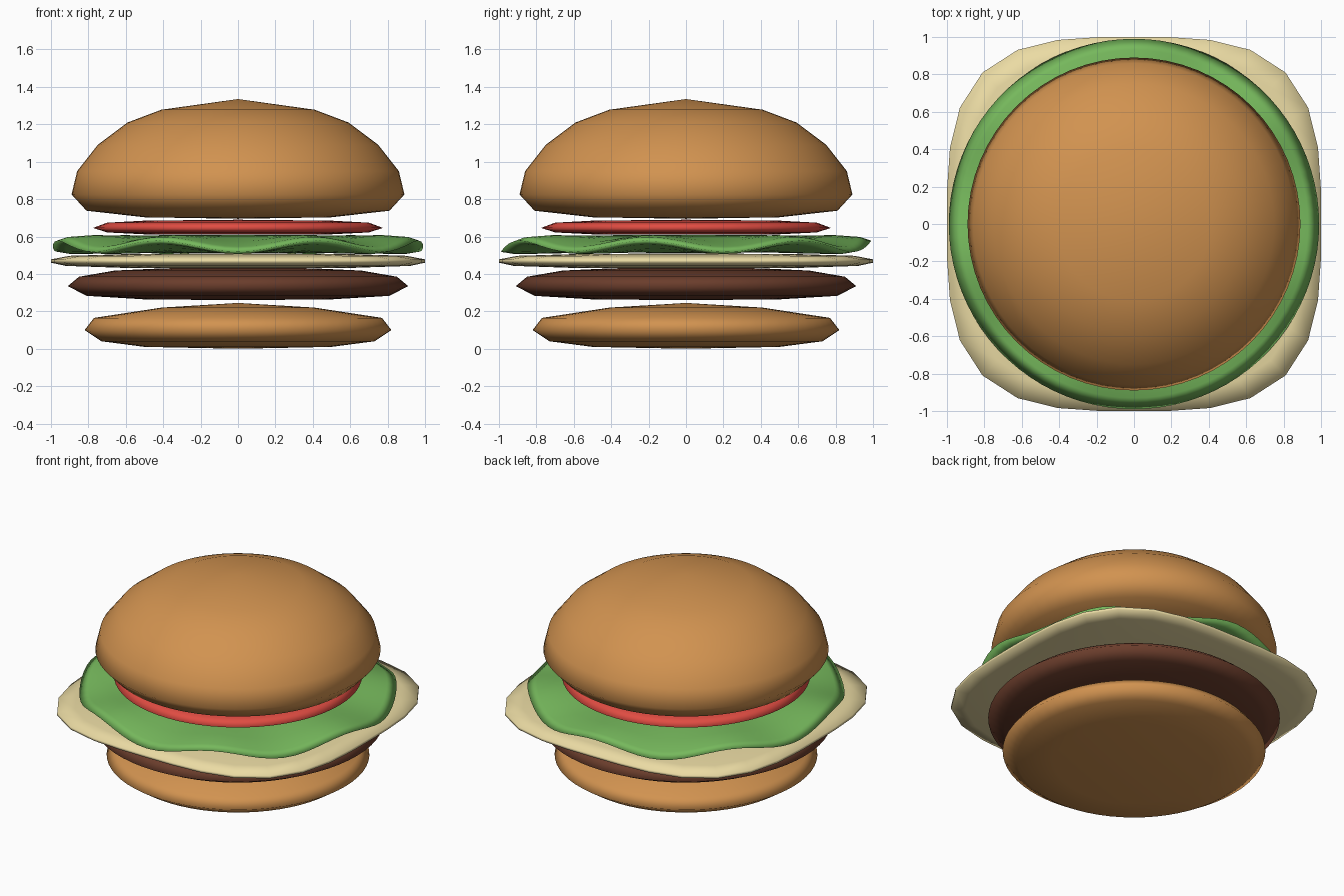
import bpy
import bmesh
from math import sin, cos, pi

if "Cube" in bpy.data.objects:
    bpy.data.objects.remove(bpy.data.objects["Cube"])


def material(name, rgb):
    mat = bpy.data.materials.new(name)
    mat.diffuse_color = (*rgb, 1)
    mat.use_nodes = True
    mat.node_tree.nodes["Principled BSDF"].inputs["Base Color"].default_value = mat.diffuse_color
    return mat


def layer(name, profile, mat, segs=64, outline=lambda a: 1.0, lift=lambda a, r: 0.0):
    """Lathe a bottom-to-top (radius, z) profile whose first and last points lie on the axis."""
    bm = bmesh.new()
    angles = [2 * pi * i / segs for i in range(segs)]
    rings = [[bm.verts.new((r * outline(a) * cos(a), r * outline(a) * sin(a), z + lift(a, r)))
              for a in angles] for r, z in profile[1:-1]]
    bottom = bm.verts.new((0, 0, profile[0][1]))
    top = bm.verts.new((0, 0, profile[-1][1]))
    for i in range(segs):
        j = (i + 1) % segs
        bm.faces.new((bottom, rings[0][j], rings[0][i]))
        bm.faces.new((top, rings[-1][i], rings[-1][j]))
        for lo, hi in zip(rings, rings[1:]):
            bm.faces.new((lo[i], lo[j], hi[j], hi[i]))
    for f in bm.faces:
        f.smooth = True
    mesh = bpy.data.meshes.new(name)
    bm.to_mesh(mesh)
    bm.free()
    mesh.materials.append(mat)
    obj = bpy.data.objects.new(name, mesh)
    bpy.context.collection.objects.link(obj)
    return obj


bread = material("bread", (0.64, 0.29, 0.08))
meat = material("meat", (0.147, 0.047, 0.025))
yellow = material("pale_yellow", (0.83, 0.71, 0.37))
green = material("leaf_green", (0.18, 0.48, 0.107))
red = material("tomato_red", (0.75, 0.073, 0.055))

# Bottom bun
layer("bottom_bun", [(0, 0), (0.5, 0.01), (0.73, 0.04), (0.82, 0.1), (0.77, 0.165),
                     (0.41, 0.22), (0, 0.245)], bread)

# Patty
layer("patty", [(0, 0.26), (0.5, 0.264), (0.81, 0.283), (0.91, 0.335), (0.85, 0.385),
                (0.66, 0.418), (0.4, 0.43), (0, 0.435)], meat)

# Cheese slice: rounded square outline
layer("cheese", [(0, 0.43), (0.6, 0.432), (0.92, 0.443), (1, 0.46), (1, 0.478),
                 (0.9, 0.497), (0.6, 0.506), (0, 0.51)], yellow, segs=32,
      outline=lambda a: (abs(cos(a)) ** 3.29 + abs(sin(a)) ** 3.29) ** (-1 / 3.29))

# Lettuce: ripples fade in towards the rim
layer("lettuce", [(0, 0.512), (0.5, 0.515), (0.75, 0.522), (0.92, 0.532), (0.99, 0.548),
                  (0.93, 0.572), (0.8, 0.59), (0.6, 0.603), (0, 0.608)], green, segs=84,
      lift=lambda a, r: -0.03 * sin(7 * a) * max(0, (r - 0.55) / 0.44))

# Tomato slice
layer("tomato", [(0, 0.61), (0.5, 0.612), (0.7, 0.622), (0.775, 0.646), (0.7, 0.674),
                 (0.5, 0.685), (0, 0.69)], red)

# Top bun
layer("top_bun", [(0, 0.695), (0.5, 0.703), (0.81, 0.738), (0.89, 0.825), (0.86, 0.95),
                  (0.75, 1.09), (0.59, 1.21), (0.41, 1.278), (0, 1.335)], bread)
